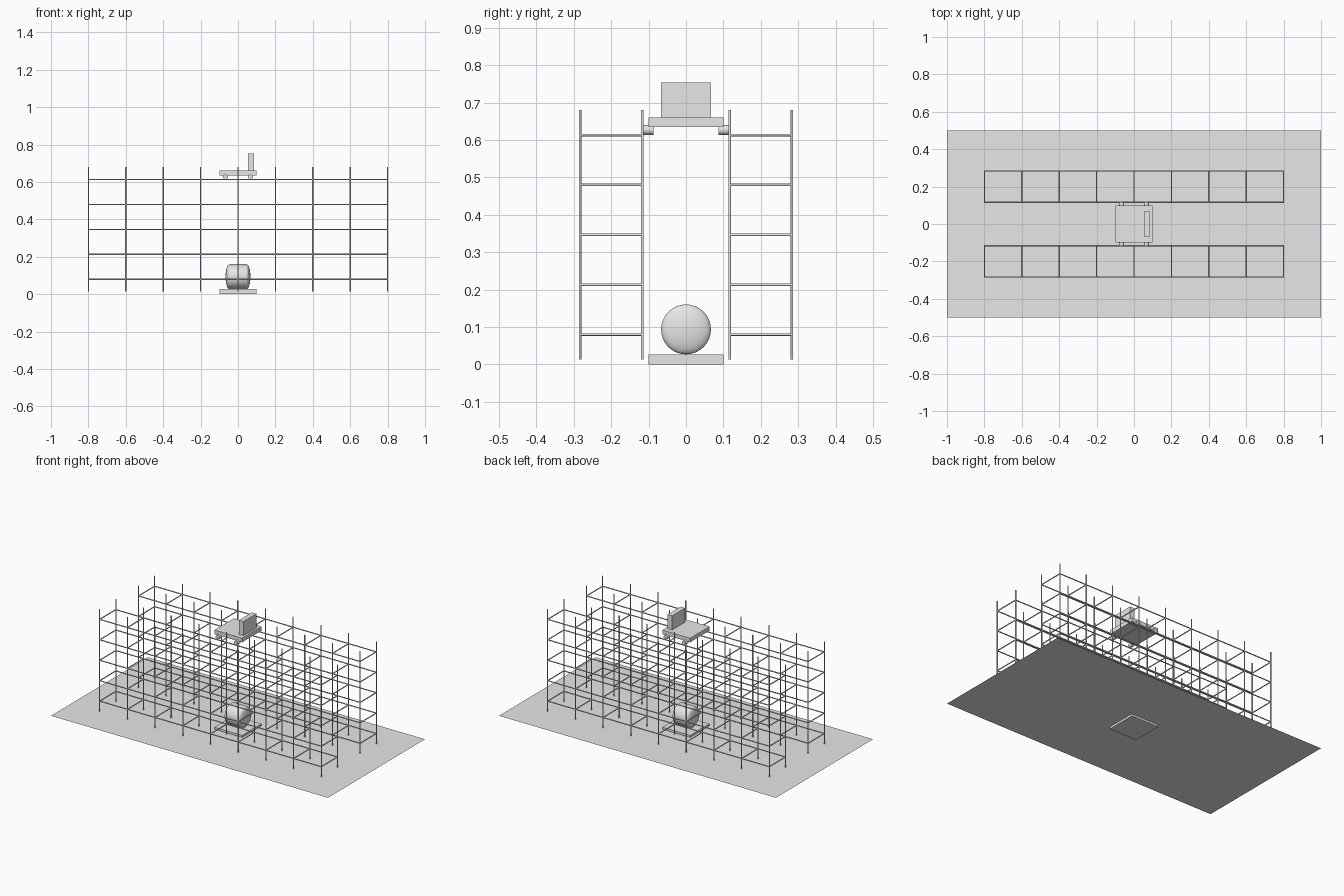
import bpy, bmesh, math
from mathutils import Vector, Matrix

cube = bpy.data.objects.get("Cube")
if cube:
    bpy.data.objects.remove(cube, do_unlink=True)

grey = bpy.data.materials.new("plain_grey")
grey.use_nodes = True
grey.diffuse_color = (0.8, 0.8, 0.8, 1)
grey.node_tree.nodes["Principled BSDF"].inputs["Base Color"].default_value = (0.8, 0.8, 0.8, 1)


def finish(name, bm, smooth=False):
    mesh = bpy.data.meshes.new(name)
    bm.to_mesh(mesh)
    bm.free()
    mesh.materials.append(grey)
    obj = bpy.data.objects.new(name, mesh)
    bpy.context.collection.objects.link(obj)
    if smooth:
        bpy.ops.object.select_all(action='DESELECT')
        obj.select_set(True)
        bpy.context.view_layer.objects.active = obj
        bpy.ops.object.shade_smooth_by_angle(angle=math.radians(50))
    return obj


def box(name, centre, size):
    bm = bmesh.new()
    bmesh.ops.create_cube(bm, size=1, matrix=Matrix.Translation(centre) @ Matrix.Diagonal((*size, 1)))
    return finish(name, bm)


def add_rod(bm, start, end, radius, sides):
    start, end = Vector(start), Vector(end)
    axis = end - start
    place = Matrix.Translation((start + end) / 2) @ axis.to_track_quat('Z', 'Y').to_matrix().to_4x4()
    bmesh.ops.create_cone(bm, cap_ends=True, segments=sides, radius1=radius, radius2=radius,
                          depth=axis.length, matrix=place)


def rods(name, ends, radius=0.0034, sides=10):
    bm = bmesh.new()
    for start, end in ends:
        add_rod(bm, start, end, radius, sides)
    return finish(name, bm, True)


# Ground sheet, running through the middle of the lower plate
floor_z = 0.0133
bm = bmesh.new()
bmesh.ops.create_grid(bm, x_segments=1, y_segments=1, size=1,
                      matrix=Matrix.Translation((0, 0, floor_z)) @ Matrix.Diagonal((1, 0.5, 1, 1)))
finish("ground", bm)

# Two open racks
columns = [-0.8 + 0.2 * i for i in range(9)]
levels = [0.08 + 0.1333 * i for i in range(5)]
inner, outer = 0.1167, 0.2833
for side, label in ((-1, "front"), (1, "back")):
    rows = (side * inner, side * outer)
    rods(label + "_rack_posts",
         [((x, y, floor_z), (x, y, 0.68)) for x in columns for y in rows])
    rods(label + "_rack_rails",
         [((-0.8, y, z), (0.8, y, z)) for y in rows for z in levels])
    rods(label + "_rack_crossbars",
         [((x, rows[0], z), (x, rows[1], z)) for x in columns for z in levels])

# Lower plate
box("base_plate", (0, 0, 0.0133), (0.2, 0.2, 0.0267))

# Drum with domed ends, lying along x
bm = bmesh.new()
radius, half, bulge, steps = 0.0667, 0.045, 0.0217, 8
arc = [math.pi / 2 * i / steps for i in range(steps + 1)]
profile = [(-half - bulge * math.cos(a), radius * math.sin(a)) for a in arc]
profile += [(-x, r) for x, r in reversed(profile)]
verts = [bm.verts.new((x, 0, r)) for x, r in profile]
edges = [bm.edges.new(pair) for pair in zip(verts, verts[1:])]
bmesh.ops.spin(bm, geom=verts + edges, cent=(0, 0, 0), axis=(1, 0, 0),
               angle=math.tau, steps=32, use_duplicate=False)
bmesh.ops.remove_doubles(bm, verts=bm.verts, dist=0.0001)
bmesh.ops.recalc_face_normals(bm, faces=bm.faces)
bmesh.ops.translate(bm, verts=bm.verts, vec=(0, 0, 0.0938))
finish("domed_drum", bm, True)

# Carriage above the aisle
box("carriage_deck", (0, 0, 0.6475), (0.2, 0.2, 0.0267))
box("carriage_back", (0.07, 0, 0.7065), (0.0333, 0.1333, 0.0933))
for x, end in ((-0.0667, "left_end"), (0.0667, "right_end")):
    for side, label in ((-1, "front"), (1, "back")):
        rods(f"{label}_{end}_wheel",
             [((x, side * 0.0867, 0.627), (x, side * 0.1167, 0.627))], 0.0133, 24)
